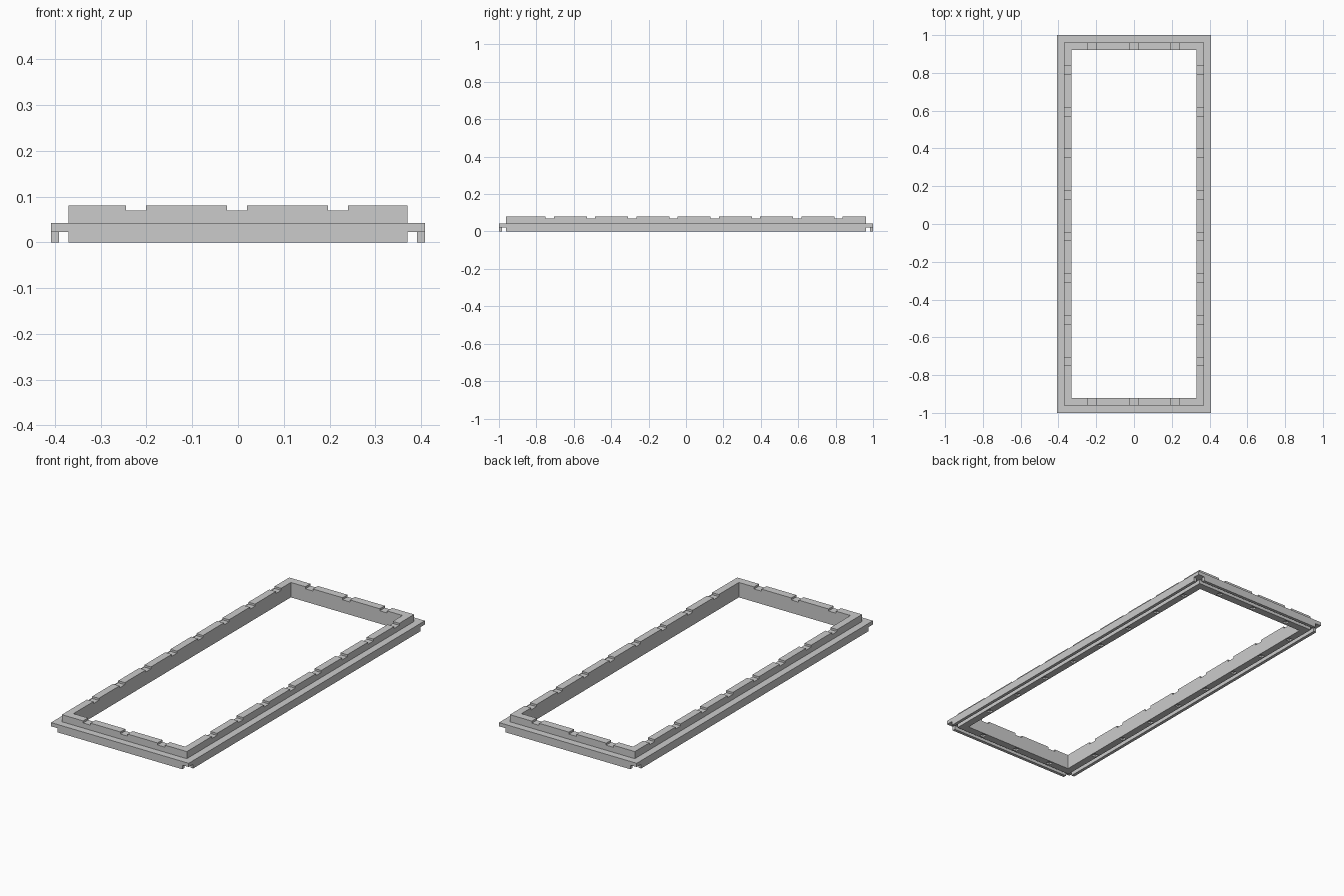
import bpy, bmesh
from mathutils import Matrix, Vector

cube = bpy.data.objects.get("Cube")
if cube:
    bpy.data.objects.remove(cube, do_unlink=True)

grey = bpy.data.materials.new("plain_grey")
grey.use_nodes = True
grey.diffuse_color = (0.6, 0.6, 0.6, 1)
grey.node_tree.nodes["Principled BSDF"].inputs["Base Color"].default_value = grey.diffuse_color

# Half sizes of the frame: outer edge, lip inside, wall outside, opening
OUT = (0.408, 1.0)
LIP = (0.391, 0.983)
WALL = (0.37, 0.962)
HOLE = (0.331, 0.92)
LIP_TOP, FLANGE_TOP, TOP = 0.022, 0.042, 0.08


def finish(name, bm):
    bmesh.ops.recalc_face_normals(bm, faces=bm.faces)
    mesh = bpy.data.meshes.new(name)
    bm.to_mesh(mesh)
    bm.free()
    obj = bpy.data.objects.new(name, mesh)
    bpy.context.collection.objects.link(obj)
    mesh.materials.append(grey)
    return obj


def add_box(bm, lo, hi):
    lo, hi = Vector(lo), Vector(hi)
    size = Matrix.Diagonal((*(hi - lo), 1))
    bmesh.ops.create_cube(bm, size=1, matrix=Matrix.Translation((lo + hi) / 2) @ size)


def ring(name, outer, inner, z0, z1):
    """Closed rectangular ring with mitred corners."""
    bm = bmesh.new()
    loops = []
    for (x, y), z in ((outer, z0), (outer, z1), (inner, z1), (inner, z0)):
        corners = ((-x, -y), (x, -y), (x, y), (-x, y))
        loops.append([bm.verts.new((*c, z)) for c in corners])
    for a, b in zip(loops, loops[1:] + loops[:1]):
        for i in range(4):
            j = (i + 1) % 4
            bm.faces.new((a[i], a[j], b[j], b[i]))
    return finish(name, bm)


# Upright wall and the flange around it
wall = ring("wall", WALL, HOLE, 0, TOP)
ring("flange", OUT, WALL, LIP_TOP, FLANGE_TOP)

# Hanging lips, stopping short of the corners
for side, s in (("left", 1), ("right", -1)):
    bm = bmesh.new()
    xs = sorted((s * LIP[0], s * OUT[0]))
    add_box(bm, (xs[0], -WALL[1], 0), (xs[1], WALL[1], LIP_TOP))
    finish(side + "_lip", bm)
for side, s in (("back", 1), ("front", -1)):
    bm = bmesh.new()
    ys = sorted((s * LIP[1], s * OUT[1]))
    add_box(bm, (-WALL[0], ys[0], 0), (WALL[0], ys[1], LIP_TOP))
    finish(side + "_lip", bm)

# Notches across the top of the wall, and small pockets beneath them
cut = bmesh.new()
mid = [(w + h) / 2 for w, h in zip(WALL, HOLE)]
spots = [(s * mid[0], 0.8155 - 0.2205 * k, 0.03, 0.022) for s in (-1, 1) for k in range(8)]
spots += [(0.2205 * k - 0.002, s * mid[1], 0.022, 0.03) for s in (-1, 1) for k in (-1, 0, 1)]
for x, y, dx, dy in spots:
    add_box(cut, (x - dx, y - dy, 0.069), (x + dx, y + dy, 0.1))
    add_box(cut, (x - 0.012, y - 0.012, -0.02), (x + 0.012, y + 0.012, 0.01))
cutter = finish("notch_cutter", cut)
cutter.hide_render = True

mod = wall.modifiers.new("notches", "BOOLEAN")
mod.operation = "DIFFERENCE"
mod.solver = "EXACT"
mod.object = cutter
bpy.context.view_layer.objects.active = wall
bpy.ops.object.modifier_apply(modifier=mod.name)
bpy.data.objects.remove(cutter, do_unlink=True)
